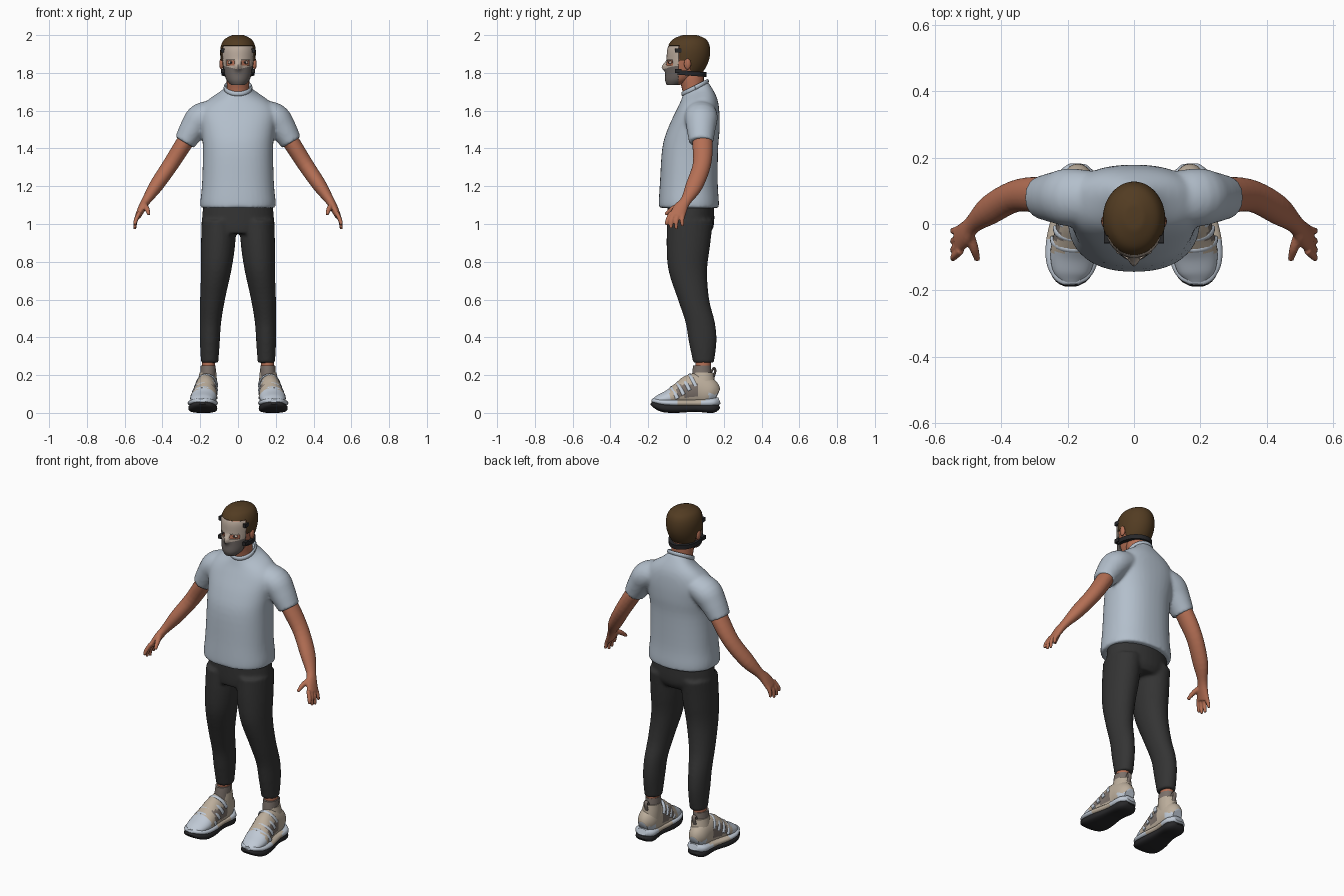
import bpy, bmesh, math
from mathutils import Vector, Matrix

cube = bpy.data.objects.get("Cube")
if cube:
    bpy.data.objects.remove(cube, do_unlink=True)


def material(name, r, g, b):
    m = bpy.data.materials.new(name)
    m.use_nodes = True
    m.diffuse_color = (r, g, b, 1)
    bsdf = m.node_tree.nodes["Principled BSDF"]
    bsdf.inputs["Base Color"].default_value = (r, g, b, 1)
    bsdf.inputs["Roughness"].default_value = 0.7
    return m


SHIRT = material("shirt_blue_grey", .45, .52, .60)
PANTS = material("trouser_charcoal", .034, .034, .034)
SKIN = material("skin", .46, .16, .09)
HAIR = material("hair_brown", .085, .045, .016)
PALE = material("mask_pale", .50, .41, .34)
GREY = material("mask_grey", .15, .13, .12)
BLACK = material("strap_black", .02, .02, .022)
TAN = material("shoe_tan", .50, .42, .33)
TAUPE = material("shoe_taupe", .20, .165, .145)
WHITE = material("shoe_pale", .52, .58, .66)
X, Y, Z = Vector((1, 0, 0)), Vector((0, 1, 0)), Vector((0, 0, 1))


def smooth_rows(rows, sub):
    """Catmull-Rom interpolation of loft stations."""
    rows = [list(r) + [0] * (6 - len(r)) for r in rows]
    pts = [rows[0]] + rows + [rows[-1]]
    out = []
    for a, b, c, d in zip(pts, pts[1:], pts[2:], pts[3:]):
        for k in range(sub):
            t = k / sub
            out.append([.5 * (2*q + (r-p)*t + (2*p-5*q+4*r-s)*t*t + (3*q-p-3*r+s)*t**3)
                        for p, q, r, s in zip(a, b, c, d)])
    return out + [rows[-1]]


def loft(bm, rows, ref=None, n=24, sub=4, power=2):
    """Stations are x, y, z, radius u, radius v, tilt; level rings unless ref is given."""
    rows = smooth_rows(rows, sub)
    centres = [Vector(r[:3]) for r in rows]
    rings = []
    for i, (c, r) in enumerate(zip(centres, rows)):
        u, v = X, Y + Z * r[5]
        if ref:
            t = (centres[min(i+1, len(rows)-1)] - centres[max(i-1, 0)]).normalized()
            u = (ref - t * ref.dot(t)).normalized()
            v = t.cross(u)
        ring = []
        for k in range(n):
            a = math.tau * k / n
            ca, sa = math.cos(a), math.sin(a)
            cu = math.copysign(abs(ca) ** (2 / power), ca)
            sv = math.copysign(abs(sa) ** (2 / power), sa)
            ring.append(bm.verts.new(c + u * r[3] * cu + v * r[4] * sv))
        rings.append(ring)
    for a, b in zip(rings, rings[1:]):
        for k in range(n):
            bm.faces.new((a[k], a[(k+1) % n], b[(k+1) % n], b[k]))
    bm.faces.new(rings[0])
    bm.faces.new(rings[-1])


def ball(bm, pos, size):
    bmesh.ops.create_uvsphere(bm, u_segments=20, v_segments=12, radius=1,
                              matrix=Matrix.LocRotScale(pos, None, size))


def cut(bm, co, no):
    bmesh.ops.bisect_plane(bm, geom=bm.verts[:] + bm.edges[:] + bm.faces[:],
                           plane_co=co, plane_no=no)


def keep(bm, rule):
    gone = [f for f in bm.faces if not rule(f.calc_center_median())]
    bmesh.ops.delete(bm, geom=gone, context='FACES')


def finish(name, bm, mats, rule=None, mirror=False, voxel=0, relax=3, thick=0):
    bmesh.ops.recalc_face_normals(bm, faces=bm.faces[:])
    if rule:
        for f in bm.faces:
            f.material_index = rule(f.calc_center_median())
    me = bpy.data.meshes.new(name)
    bm.to_mesh(me)
    bm.free()
    for m in mats:
        me.materials.append(m)
    ob = bpy.data.objects.new(name, me)
    bpy.context.collection.objects.link(ob)
    bpy.ops.object.select_all(action='DESELECT')
    ob.select_set(True)
    bpy.context.view_layer.objects.active = ob
    bpy.ops.object.shade_smooth_by_angle(angle=math.radians(50))
    if voxel:
        mod = ob.modifiers.new("Blend", 'REMESH')
        mod.mode, mod.voxel_size, mod.use_smooth_shade = 'VOXEL', voxel, True
        mod = ob.modifiers.new("Relax", 'SMOOTH')
        mod.factor, mod.iterations = .5, relax
    if thick:
        mod = ob.modifiers.new("Thickness", 'SOLIDIFY')
        mod.thickness, mod.offset = thick, -1
    if mirror:
        ob.modifiers.new("Mirror", 'MIRROR')


# T-shirt: body and both sleeves blended together
bm = bmesh.new()
loft(bm, [(0, .015, 1.085, .197, .158), (0, .015, 1.12, .199, .159), (0, .015, 1.22, .19, .153),
          (0, .022, 1.4, .186, .148), (0, .04, 1.5, .195, .138), (0, .06, 1.59, .205, .117),
          (0, .065, 1.65, .165, .1, .15), (0, .055, 1.7, .085, .076, .4),
          (0, .05, 1.72, .066, .064, .5)], n=40, power=2.3)
for s in (-1, 1):
    loft(bm, [(s*.1, .075, 1.60, .08, .06), (s*.19, .08, 1.565, .088, .078),
              (s*.235, .08, 1.51, .078, .072), (s*.283, .08, 1.432, .064, .057)], ref=Y)
finish("t_shirt", bm, [SHIRT], voxel=.009, relax=6)

# Ribbed neckline
bm = bmesh.new()
circle = [math.tau * k / 32 for k in range(33)]
loft(bm, [(.069*math.cos(a), .048 + .066*math.sin(a), 1.722 + .033*math.sin(a), .012, .007)
          for a in circle], ref=Z, n=10, sub=1)
finish("shirt_collar", bm, [SHIRT])

# Trousers: hips and legs
bm = bmesh.new()
loft(bm, [(0, .025, 1.13, .18, .122), (0, .025, 1.0, .19, .124), (0, .015, .95, .15, .11)], n=32)
for s in (-1, 1):
    loft(bm, [(s*.1, .022, 1.02, .093, .122), (s*.106, .012, .88, .09, .115),
              (s*.116, .01, .75, .08, .102), (s*.135, .04, .6, .066, .083),
              (s*.146, .075, .48, .057, .078), (s*.149, .088, .38, .053, .074),
              (s*.15, .093, .265, .046, .055)])
finish("trousers", bm, [PANTS], voxel=.009, relax=4)

# Arm with palm, fingers and thumb
bm = bmesh.new()
loft(bm, [(.22, .08, 1.53, .05, .045), (.29, .088, 1.42, .054, .045), (.36, .083, 1.31, .048, .042),
          (.435, .042, 1.2, .045, .037), (.485, .0, 1.125, .029, .024),
          (.508, -.028, 1.085, .037, .021), (.53, -.048, 1.04, .042, .016)], ref=Y)
for y0, y1, z1 in ((-.08, -.105, .995), (-.06, -.08, .977), (-.037, -.052, .972), (-.014, -.018, .988)):
    loft(bm, [(.522, y0, 1.06, .012, .012), (.541, (y0+y1)/2 - .005, 1.02, .0115, .0115),
              (.547, y1, z1, .008, .008)], ref=Y, n=10)
loft(bm, [(.497, -.03, 1.1, .016, .016), (.482, -.073, 1.08, .014, .014),
          (.472, -.108, 1.05, .009, .009)], ref=X, n=10)
finish("arm", bm, [SKIN], mirror=True, voxel=.005, relax=2)


# Head shape shared by the skull, hair and mask
def head(grow):
    bm = bmesh.new()
    rows = [(-.065, 1.735, .03, .03), (-.037, 1.763, .055, .068), (-.008, 1.81, .073, .093),
            (.009, 1.87, .085, .106), (.014, 1.93, .086, .106), (.018, 1.967, .068, .085),
            (.02, 1.99, .03, .04), (.02, 1.994, .01, .012)]
    loft(bm, [(0, y, z + (grow if z > 1.95 else 0), rx + grow, ry + grow)
              for y, z, rx, ry in rows], n=56, sub=6)
    for v in bm.verts:
        if v.co.y < -.05:
            v.co.y -= .024 * math.exp(-(v.co.x/.015)**2 - ((v.co.z-1.832)/.022)**2)
    return bm


bm = head(0)
finish("head", bm, [SKIN])
bm = bmesh.new()
loft(bm, [(0, .05, 1.63, .065, .062), (0, .038, 1.71, .059, .058), (0, .028, 1.78, .06, .066),
          (0, .03, 1.83, .05, .06)])
finish("neck", bm, [SKIN])

# Short hair cut along the hairline
bm = head(.007)
for co, no in (((0, -.035, 0), Y), ((0, .025, 0), Y), ((0, 0, 1.945), Z),
               ((0, 0, 1.865), Z), ((0, 0, 1.792), Z)):
    cut(bm, co, no)
keep(bm, lambda c: c.z > (1.945 if c.y < -.035 else 1.865 if c.y < .025 else 1.792))
finish("hair", bm, [HAIR], thick=.008)

# Face mask with eye openings and a grey lower half
bm = head(.006)
for co, no in (((0, -.04, 0), Y), ((0, 0, 1.943), Z), ((0, 0, 1.84), Z), ((0, 0, 1.87), Z),
               ((.018, 0, 0), X), ((-.018, 0, 0), X), ((.064, 0, 0), X), ((-.064, 0, 0), X),
               ((0, 0, 1.818), (.25, 0, -1)), ((0, 0, 1.818), (.25, 0, 1))):
    cut(bm, co, no)
keep(bm, lambda c: c.y < -.04 and c.z < 1.943
     and not (1.84 < c.z < 1.87 and .018 < abs(c.x) < .064))
finish("face_mask", bm, [PALE, GREY], lambda c: int(c.z < 1.818 + .25*abs(c.x)), thick=.005)

# Eyes and ears
bm = bmesh.new()
ball(bm, (.039, -.082, 1.855), (.015, .01, .008))
finish("eye", bm, [PALE], mirror=True)
bm = bmesh.new()
ball(bm, (.038, -.088, 1.855), (.0065, .007, .0065))
finish("iris", bm, [BLACK], mirror=True)
bm = bmesh.new()
ball(bm, (.088, .008, 1.848), (.011, .018, .03))
finish("ear", bm, [SKIN], mirror=True)

# Mask strap around the nape, with buckles
bm = bmesh.new()
loft(bm, [(0, .0, 1.787, .086, .108, -.08), (0, .0, 1.812, .088, .11, -.08)], n=48, sub=2)
cut(bm, (0, -.045, 0), Y)
keep(bm, lambda c: c.y > -.045 and abs(c.x) + abs(c.y) > .03)
finish("mask_strap", bm, [BLACK], thick=.006)
bm = bmesh.new()
for y, z in ((-.04, 1.918), (-.042, 1.81)):
    bmesh.ops.create_cube(bm, size=1, matrix=Matrix.LocRotScale(
        (.081, y, z), None, (.018, .034, .022)))
finish("mask_buckle", bm, [BLACK], mirror=True)

# Ankle and sock
bm = bmesh.new()
loft(bm, [(.157, .09, .2, .034, .04), (.155, .092, .3, .035, .04)])
finish("ankle", bm, [SKIN], mirror=True)
bm = bmesh.new()
loft(bm, [(.16, .083, .15, .044, .056), (.158, .084, .22, .041, .05), (.158, .085, .252, .039, .047)])
finish("sock", bm, [TAUPE], mirror=True)

# Shoe: outsole, midsole, upper, instep bands and pull tab
bm = bmesh.new()
loft(bm, [(.17, .172, .04, .03, .016), (.172, .14, .027, .058, .027), (.178, .05, .026, .058, .02),
          (.184, -.05, .024, .074, .024), (.188, -.12, .028, .074, .024),
          (.19, -.165, .044, .052, .018), (.19, -.183, .054, .025, .01)], ref=X, power=3)
finish("shoe_outsole", bm, [BLACK], mirror=True)
bm = bmesh.new()
loft(bm, [(.17, .176, .065, .03, .018), (.172, .14, .055, .062, .024), (.178, .05, .052, .064, .02),
          (.185, -.05, .052, .079, .02), (.188, -.12, .055, .076, .018),
          (.19, -.165, .063, .052, .014), (.19, -.182, .066, .025, .008)], ref=X, power=2.6)
finish("shoe_midsole", bm, [WHITE, TAN], lambda c: int(-.04 < c.y < .09), mirror=True)
bm = bmesh.new()
loft(bm, [(.17, .163, .09, .03, .04), (.169, .13, .105, .052, .072), (.168, .07, .12, .057, .09),
          (.171, .02, .115, .059, .085), (.176, -.03, .098, .064, .066), (.184, -.09, .078, .068, .045),
          (.189, -.145, .068, .055, .028), (.19, -.176, .066, .025, .01)], ref=X, n=32, sub=6)
loft(bm, [(.168, .1, .1, .054, .065), (.162, .092, .17, .05, .06), (.159, .09, .215, .044, .054)], n=32)


def shoe_colour(c):
    if c.y < -.085 or (c.y > .12 and c.z < .1):
        return 1
    return 2 if -.05 < c.y < .06 and .085 < c.z < .15 else 0


finish("shoe_upper", bm, [TAN, WHITE, TAUPE], shoe_colour, mirror=True)
bm = bmesh.new()
for i in range(4):
    y, z, w = -.075 + .032*i, .075 + .022*i, .066 - .004*i
    arc = [math.pi * k / 12 for k in range(13)]
    loft(bm, [(.181 - .005*i + w*math.cos(a), y + .03 - .03*math.sin(a), z + .06*math.sin(a), .011, .007)
              for a in arc], ref=Y, n=10, sub=1)
finish("shoe_bands", bm, [WHITE], mirror=True)
bm = bmesh.new()
loft(bm, [(.16, .142, .18, .012, .006), (.159, .155, .22, .012, .006),
          (.159, .148, .238, .012, .006), (.159, .132, .215, .012, .006)], ref=X, n=10)
finish("shoe_pull_tab", bm, [TAUPE], mirror=True)
